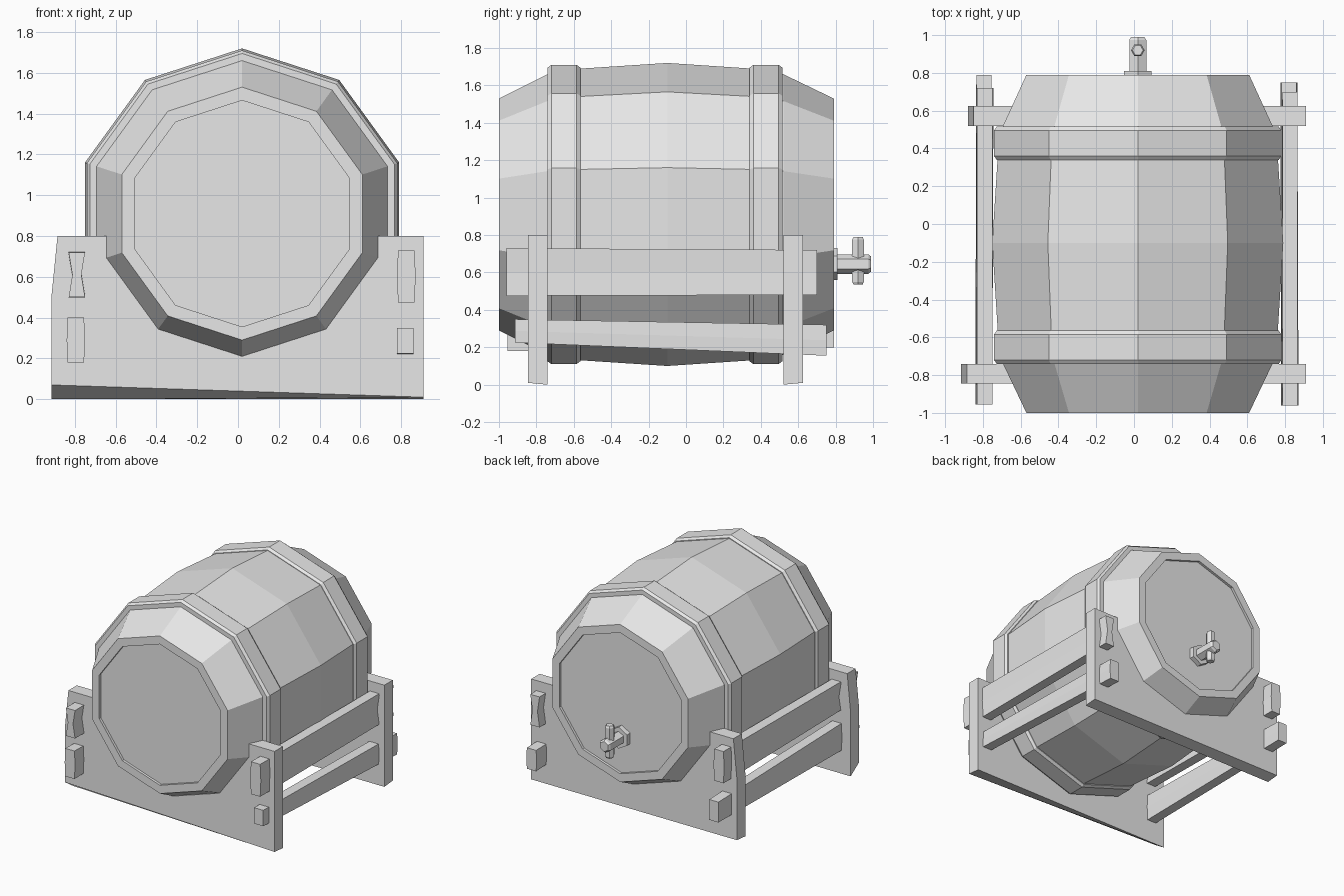
import bpy, bmesh
from math import cos, sin, pi

cube = bpy.data.objects.get("Cube")
if cube:
    bpy.data.objects.remove(cube, do_unlink=True)

grey = bpy.data.materials.new("plain grey")
grey.use_nodes = True
grey.diffuse_color = (0.8, 0.8, 0.8, 1)
grey.node_tree.nodes["Principled BSDF"].inputs["Base Color"].default_value = (0.8, 0.8, 0.8, 1)

CX, CZ = 0.02, 0.91      # barrel axis
SIDES = 10


def finish(name, bm):
    bmesh.ops.recalc_face_normals(bm, faces=bm.faces)
    mesh = bpy.data.meshes.new(name)
    bm.to_mesh(mesh)
    bm.free()
    mesh.materials.append(grey)
    obj = bpy.data.objects.new(name, mesh)
    bpy.context.collection.objects.link(obj)
    return obj


def loft(name, rings, closed=False):
    """Join equal rings of points; cap the ends unless the loop is closed."""
    bm = bmesh.new()
    loops = [[bm.verts.new(p) for p in ring] for ring in rings]
    pairs = list(zip(loops, loops[1:]))
    if closed:
        pairs.append((loops[-1], loops[0]))
    else:
        bm.faces.new(loops[0])
        bm.faces.new(loops[-1])
    n = len(loops[0])
    for a, b in pairs:
        for i in range(n):
            j = (i + 1) % n
            bm.faces.new((a[i], a[j], b[j], b[i]))
    return finish(name, bm)


def ring(y, r, x=CX, z=CZ, sides=SIDES):
    return [(x + r * cos(pi / 2 + 2 * pi * i / sides), y,
             z + r * sin(pi / 2 + 2 * pi * i / sides)) for i in range(sides)]


# Barrel body with recessed lids
profile = [(-0.98, 0.555), (-1, 0.555), (-1, 0.62), (-0.74, 0.75), (-0.56, 0.78),
           (-0.1, 0.81), (0.35, 0.78), (0.52, 0.75), (0.79, 0.62),
           (0.79, 0.555), (0.77, 0.555)]
loft("barrel", [ring(y, r) for y, r in profile])

# Hoops with a slim bevelled lip
for name, y0, y1 in (("front_hoop", -0.74, -0.565), ("back_hoop", 0.34, 0.515)):
    section = [(y0, 0.73), (y0, 0.785), (y0 + 0.02, 0.8),
               (y1 - 0.02, 0.8), (y1, 0.785), (y1, 0.73)]
    loft(name, [ring(y, r) for y, r in section], closed=True)


# Stand boards with a cradle cut to the barrel
def board(name, left, right, y0, y1, lifts):
    r = 0.70
    cradle = [(x, z) for x, _, z in ring(0, r)][3:8]
    cradle = [(cradle[0][0], 0.8)] + cradle + [(cradle[-1][0], 0.8)]
    if cradle[0][0] > cradle[-1][0]:
        cradle.reverse()
    outline = [(left, 0), (left, 0.5), (left + 0.03, 0.8)] + cradle + [(right, 0.8), (right, 0)]
    rings = [[(x, y, z) for x, z in outline] for y in (y0, y1)]
    # worn, slanting lower edge on the outer face
    outer = 0 if y0 < 0 else 1
    for index, lift in zip((0, -1), lifts):
        x, y, z = rings[outer][index]
        rings[outer][index] = (x, y, z + lift)
    return loft(name, rings)


board("front_board", -0.915, 0.91, -0.845, -0.74, (0.07, 0.01))
board("back_board", -0.88, 0.91, 0.52, 0.625, (0.01, 0.01))


# Rails: each end is (y, low z, high z, half width at the middle)
def rail(name, x, *ends):
    half = 0.04
    rings = []
    for y, low, high, waist in ends:
        mid = (low + high) / 2
        rings.append([(x - half, y, low), (x + half, y, low), (x + waist, y, mid),
                      (x + half, y, high), (x - half, y, high), (x - waist, y, mid)])
    return loft(name, rings)


rail("right_upper_rail", -0.79, (-0.955, 0.5, 0.72, 0.022), (0.72, 0.48, 0.73, 0.046))
rail("right_lower_rail", -0.795, (-0.955, 0.18, 0.4, 0.045), (0.79, 0.2, 0.36, 0.04))
rail("left_upper_rail", 0.825, (-0.96, 0.475, 0.73, 0.046), (0.7, 0.48, 0.72, 0.022))
rail("left_lower_rail", 0.82, (-0.915, 0.225, 0.35, 0.04), (0.75, 0.155, 0.32, 0.045))

# Tap on the back lid
TZ = 0.645
loft("tap_plate", [ring(y, 0.085, CX, TZ, 6) for y in (0.765, 0.81)])
loft("tap_spout", [ring(y, r, CX, TZ, 6)
                   for y, r in ((0.8, 0.052), (0.975, 0.052), (0.99, 0.04))])
loft("tap_handle", [[(CX + r * cos(pi * i / 3), 0.92 + r * sin(pi * i / 3), z) for i in range(6)]
                    for z, r in ((0.535, 0.028), (0.55, 0.036), (0.775, 0.036), (0.79, 0.028))])
